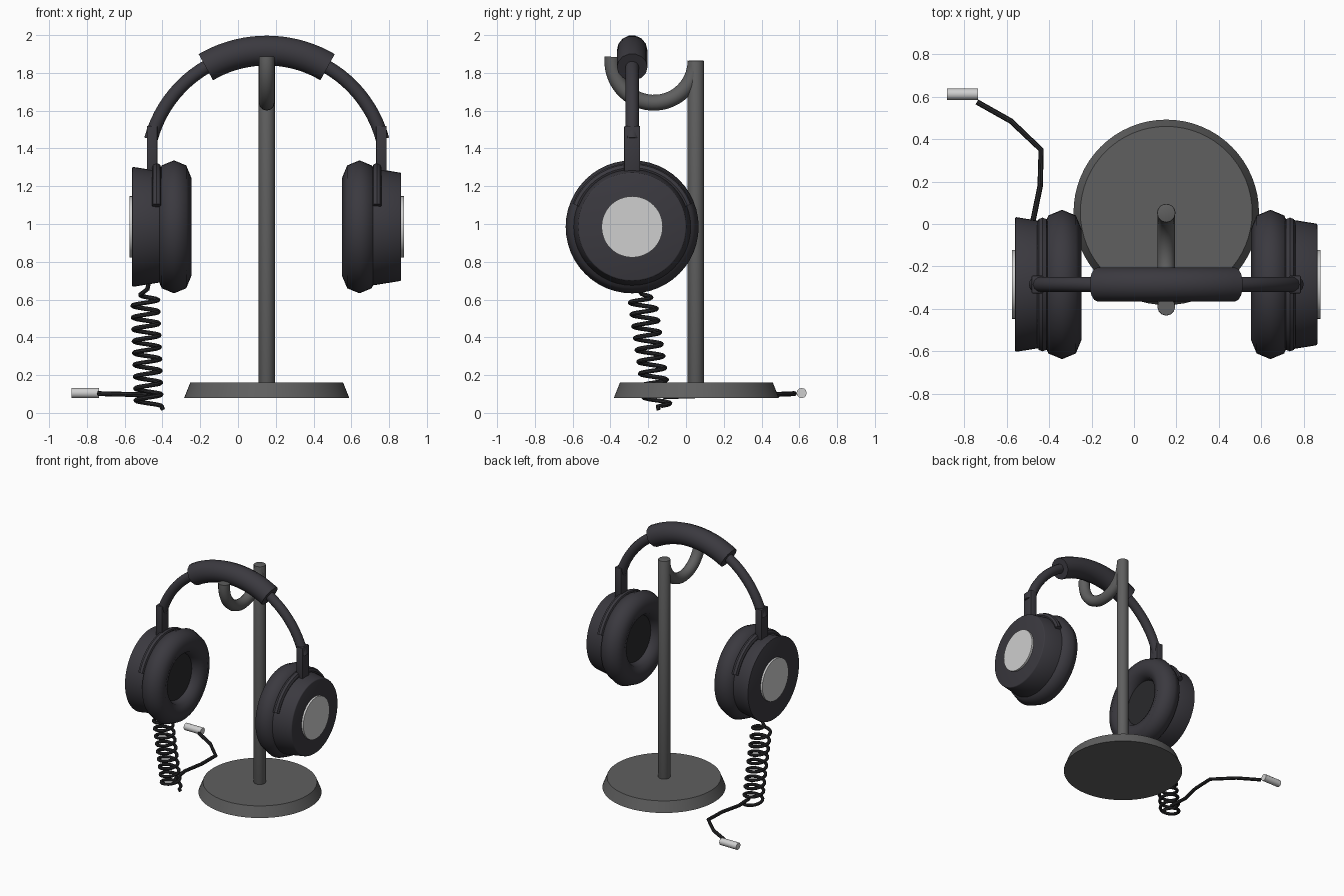
import bpy, math
from math import sin, cos, pi, radians
from mathutils import Vector

if "Cube" in bpy.data.objects:
    bpy.data.objects.remove(bpy.data.objects["Cube"])

CX, CY, CZ = 0.152, -0.285, 0.985   # headset middle, cup height


def material(name, r, g, b):
    m = bpy.data.materials.new(name)
    m.diffuse_color = (r, g, b, 1)
    m.use_nodes = True
    m.node_tree.nodes["Principled BSDF"].inputs["Base Color"].default_value = m.diffuse_color
    return m


DARK = material("dark_plastic", 0.043, 0.041, 0.050)
GREY = material("stand_grey", 0.115, 0.115, 0.115)
SILVER = material("silver", 0.62, 0.62, 0.62)
BLACK = material("cable_black", 0.022, 0.022, 0.024)


def finish(name, mat, angle=40):
    ob = bpy.context.object
    ob.name = ob.data.name = name
    ob.data.materials.clear()
    ob.data.materials.append(mat)
    bpy.ops.object.shade_smooth_by_angle(angle=radians(angle))
    return ob


def cone(name, mat, loc, r1, r2, depth, along_x=False, bevel=0, verts=48):
    """Cylinder or frustum; along_x points the r2 end to +x."""
    rot = (0, pi / 2, 0) if along_x else (0, 0, 0)
    bpy.ops.mesh.primitive_cone_add(vertices=verts, radius1=r1, radius2=r2, depth=depth,
                                    location=loc, rotation=rot)
    ob = bpy.context.object
    if bevel:
        add_bevel(ob, bevel)
    return finish(name, mat)


def add_bevel(ob, width):
    mod = ob.modifiers.new("bevel", 'BEVEL')
    mod.width, mod.segments, mod.limit_method = width, 2, 'ANGLE'
    bpy.ops.object.modifier_apply(modifier=mod.name)


def tube(name, mat, pts, radius, res=4):
    """Round tube swept along a list of points."""
    cu = bpy.data.curves.new(name, 'CURVE')
    cu.dimensions = '3D'
    cu.bevel_depth, cu.bevel_resolution, cu.use_fill_caps = radius, res, True
    sp = cu.splines.new('POLY')
    sp.points.add(len(pts) - 1)
    for p, co in zip(sp.points, pts):
        p.co = (*co, 1)
    ob = bpy.data.objects.new(name, cu)
    bpy.context.collection.objects.link(ob)
    bpy.ops.object.select_all(action='DESELECT')
    ob.select_set(True)
    bpy.context.view_layer.objects.active = ob
    bpy.ops.object.convert(target='MESH')
    return finish(name, mat)


def arc(a0, a1, n, fn):
    return [fn(radians(a0 + (a1 - a0) * i / n)) for i in range(n + 1)]


# Stand: base, pole and hook
cone("stand_base", GREY, (CX, 0.055, 0.12), 0.437, 0.405, 0.08, verts=64)
cone("stand_pole", GREY, (CX, 0.052, 1.0), 0.043, 0.043, 1.73, bevel=0.005, verts=32)
tube("stand_hook", GREY,
     arc(0, -186, 28, lambda a: (CX, -0.17 + 0.22 * cos(a), 1.862 + 0.22 * sin(a))), 0.042)

# Headband and its padding
def band_point(a):
    return (CX + 0.635 * sin(a), CY, 1.283 + 0.635 * cos(a))

tube("headband", DARK, arc(-75, 75, 36, band_point), 0.036)
tube("headband_pad", DARK, arc(-30.5, 30.5, 18, band_point), 0.081, 5)

# Ear cups, one per side
for side, s in (("left", -1), ("right", 1)):
    def at(d):
        return (CX + s * d, CY, CZ)

    # both shells taper towards +x
    cone(side + "_cup_shell", DARK, at(0.612), 0.318, 0.286, 0.20, True, 0.006)
    cone(side + "_cup_cap", SILVER, at(0.716), 0.162, 0.162, 0.022, True)
    cone(side + "_speaker_cover", BLACK, at(0.495), 0.2, 0.2, 0.04, True)

    # ear cushion
    bpy.ops.mesh.primitive_torus_add(major_radius=0.26, minor_radius=0.092, major_segments=48,
                                     minor_segments=8, location=at(0.491), rotation=(0, pi / 2, 0))
    finish(side + "_ear_cushion", DARK, 60)

    # yoke around the top of the cup
    x = CX + s * 0.583
    tube(side + "_yoke", DARK,
         arc(21, 159, 28, lambda a: (x, CY + 0.313 * cos(a), CZ + 0.313 * sin(a))), 0.025, 2)

    # slider between the yoke and headband
    bpy.ops.mesh.primitive_cube_add(size=1, location=(CX + s * 0.607, CY, 1.395))
    bpy.context.object.scale = (0.056, 0.084, 0.25)
    bpy.ops.object.transform_apply(location=False, rotation=False, scale=True)
    add_bevel(bpy.context.object, 0.006)
    finish(side + "_slider", DARK)

# Coiled cable under the left cup, drifting slightly as it falls
TURNS, STEPS = 9.5, 16
top, bottom = Vector((-0.492, -0.235, 0.63)), Vector((-0.472, -0.15, 0.035))
coil = [(-0.47, -0.26, 0.70), (-0.48, -0.25, 0.655)]
n = int(TURNS * STEPS)
for i in range(n + 1):
    t = i / n
    a = -2 * pi * TURNS * t + pi
    c = top.lerp(bottom, t)
    r = 0.068 * min(1, 0.3 + t * 14)
    coil.append((c.x + r * cos(a), c.y + r * sin(a), c.z))
coil.append((-0.398, -0.145, 0.018))
tube("coiled_cable", BLACK, coil, 0.012, 2)

# Straight tail and plug
tube("cable_tail", BLACK,
     [(-0.46, -0.12, 0.085), (-0.475, 0.02, 0.09), (-0.442, 0.18, 0.093), (-0.438, 0.35, 0.095),
      (-0.58, 0.485, 0.098), (-0.74, 0.575, 0.102)], 0.013, 2)
cone("plug", SILVER, (-0.808, 0.612, 0.105), 0.027, 0.027, 0.146, True, verts=12)
